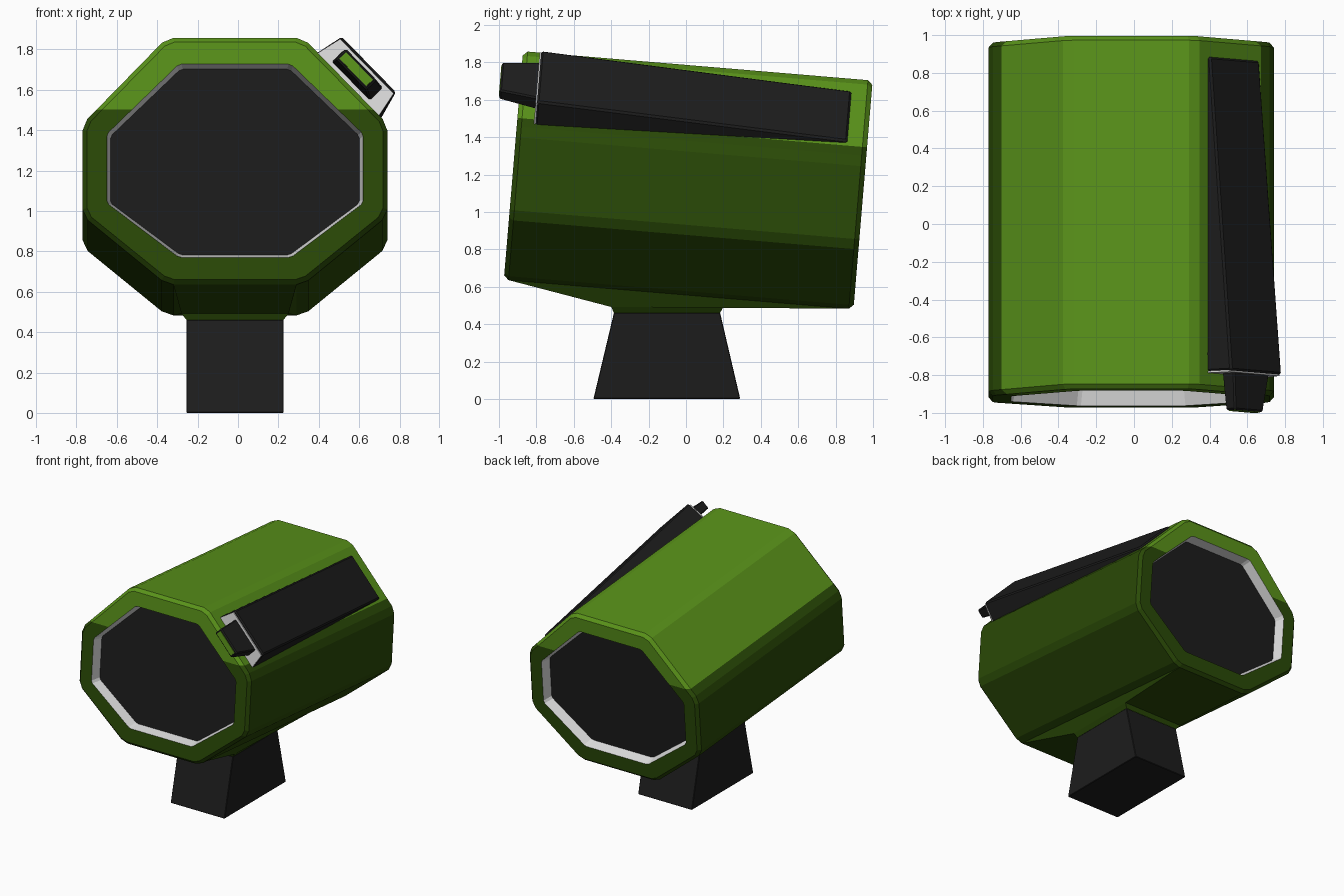
import bpy, bmesh, math
from mathutils import Vector, Matrix

if "Cube" in bpy.data.objects:
    bpy.data.objects.remove(bpy.data.objects["Cube"])

def mat(name, r, g, b):
    m = bpy.data.materials.new(name)
    m.diffuse_color = (r, g, b, 1)
    m.use_nodes = True
    m.node_tree.nodes["Principled BSDF"].inputs["Base Color"].default_value = m.diffuse_color
    return m

LIGHT = mat("light green", 0.1, 0.288, 0.01)
DARK = mat("dark green", 0.023, 0.068, 0.002)
BLACK = mat("charcoal", 0.012, 0.012, 0.012)
GREY = mat("light grey", 0.74, 0.74, 0.74)
MATS = [LIGHT, DARK, BLACK, GREY]

# The whole housing is tilted slightly, front end up
TILT = Matrix.Translation((-0.015, 0.012, 1.17)) @ Matrix.Rotation(math.radians(-4.8), 4, 'X')

def finish(bm, name, matrix=None, bevel=0):
    bmesh.ops.recalc_face_normals(bm, faces=bm.faces)
    if matrix is not None:
        bm.transform(matrix)
    me = bpy.data.meshes.new(name)
    bm.to_mesh(me)
    bm.free()
    for m in MATS:
        me.materials.append(m)
    ob = bpy.data.objects.new(name, me)
    bpy.context.collection.objects.link(ob)
    if bevel:
        b = ob.modifiers.new("edges", 'BEVEL')
        b.width = bevel
        b.segments = 1
    return ob

def octagon(hw, hh, tw, up, lo, c):
    """Octagon outline (x, z) with side corners at up and lo, every corner cut by c."""
    q = [Vector(p) for p in ((tw, hh), (hw, up), (hw, lo), (tw, -hh),
                             (-tw, -hh), (-hw, lo), (-hw, up), (-tw, hh))]
    out = []
    for i, p in enumerate(q):
        for o in (q[i - 1], q[(i + 1) % 8]):
            out.append(p + (o - p).normalized() * c)
    return out

def loft(bm, rings, mats, caps=None):
    """Skin closed rings of points; mats gives the colour of each band."""
    rows = [[bm.verts.new(p) for p in r] for r in rings]
    n = len(rows[0])
    for a, b, m in zip(rows, rows[1:], mats):
        for i in range(n):
            j = (i + 1) % n
            bm.faces.new((a[i], a[j], b[j], b[i])).material_index = m
    if caps:
        bm.faces.new(rows[0]).material_index = caps[0]
        bm.faces.new(rows[-1]).material_index = caps[1]

# Octagonal housing with a recessed dark panel at each end
L = 0.938
outer = octagon(0.755, 0.613, 0.338, 0.185, -0.272, 0.033)
rim = octagon(0.733, 0.59, 0.328, 0.177, -0.262, 0.028)
lip = octagon(0.635, 0.48, 0.278, 0.133, -0.21, 0.012)
panel = octagon(0.617, 0.462, 0.27, 0.128, -0.203, 0.012)
half = [(panel, L - 0.08), (lip, L), (rim, L), (outer, L - 0.025)]
stations = [(o, -y) for o, y in half] + [(o, y) for o, y in reversed(half)]
bm = bmesh.new()
loft(bm, [[(p.x, y, p.y) for p in o] for o, y in stations],
     [3, 1, 1, 1, 1, 1, 3], (2, 2))

# Underside drawn in to the neck
bm.normal_update()
under = min((f for f in bm.faces if f.calc_area() > 0.5 and abs(f.normal.y) < 0.1),
            key=lambda f: f.calc_center_median().z)
ring = list(under.verts)
bm.faces.remove(under)
inv = TILT.inverted()
def neck_ring(hx, y0, y1, z):
    return [bm.verts.new(inv @ Vector((-0.015 + math.copysign(hx, v.co.x),
            y0 if v.co.y < 0 else y1, z))) for v in ring]
for nxt in (neck_ring(0.265, -0.40, 0.20, 0.492), neck_ring(0.24, -0.385, 0.182, 0.46)):
    for i in range(4):
        j = (i + 1) % 4
        bm.faces.new((ring[i], ring[j], nxt[j], nxt[i])).material_index = 1
    ring = nxt

# Upper part is light green above a level cut
CUT = 0.255
green = [f for f in bm.faces if f.material_index == 1]
geom = green + list({e for f in green for e in f.edges}) + list({v for f in green for v in f.verts})
bmesh.ops.bisect_plane(bm, geom=geom, plane_co=(0, 0, CUT), plane_no=(0, 0, 1))
for f in bm.faces:
    if f.material_index == 1 and f.calc_center_median().z > CUT:
        f.material_index = 0
finish(bm, "housing", TILT)

# Neck stand
def rect(hx, y0, y1, z):
    return [(-0.015 + sx * hx, y, z) for sx, y in ((-1, y0), (1, y0), (1, y1), (-1, y1))]
bm = bmesh.new()
loft(bm, [rect(0.241, -0.495, 0.29, 0), rect(0.241, -0.385, 0.182, 0.462)], [2], (2, 2))
finish(bm, "neck_stand", bevel=0.004)

# Side scope lies on the upper right slope: u runs down the slope, n points outward
U = Vector((0.698, 0, -0.716))
N = Vector((0.716, 0, 0.698))
P0 = Vector((0.405, 0, 0.546))
def slab(y, u0, u1, n0, n1, taper=0.0):
    return [P0 + U * u + N * n + Vector((0, y, 0)) for u, n in
            ((u0, n0), (u1, n0), (u1 - taper, n1), (u0 + taper, n1))]

def block(name, front, back, m, bevel=0):
    b = bmesh.new()
    loft(b, [front, back], [m], (m, m))
    return finish(b, name, TILT, bevel)

block("scope_body", slab(-0.84, 0, 0.445, -0.01, 0.145, 0.03),
      slab(0.83, 0, 0.388, -0.03, 0.012, 0.006), 2, 0.01)
block("scope_front_plate", slab(-0.848, 0.003, 0.442, -0.008, 0.13, 0.03),
      slab(-0.838, 0.003, 0.442, -0.008, 0.13, 0.03), 3)
block("scope_nose", slab(-1.043, 0.1, 0.315, 0.035, 0.105),
      slab(-0.84, 0.085, 0.355, 0.022, 0.112), 2, 0.008)
block("scope_lens", slab(-1.047, 0.112, 0.303, 0.047, 0.093),
      slab(-1.04, 0.112, 0.303, 0.047, 0.093), 0)
